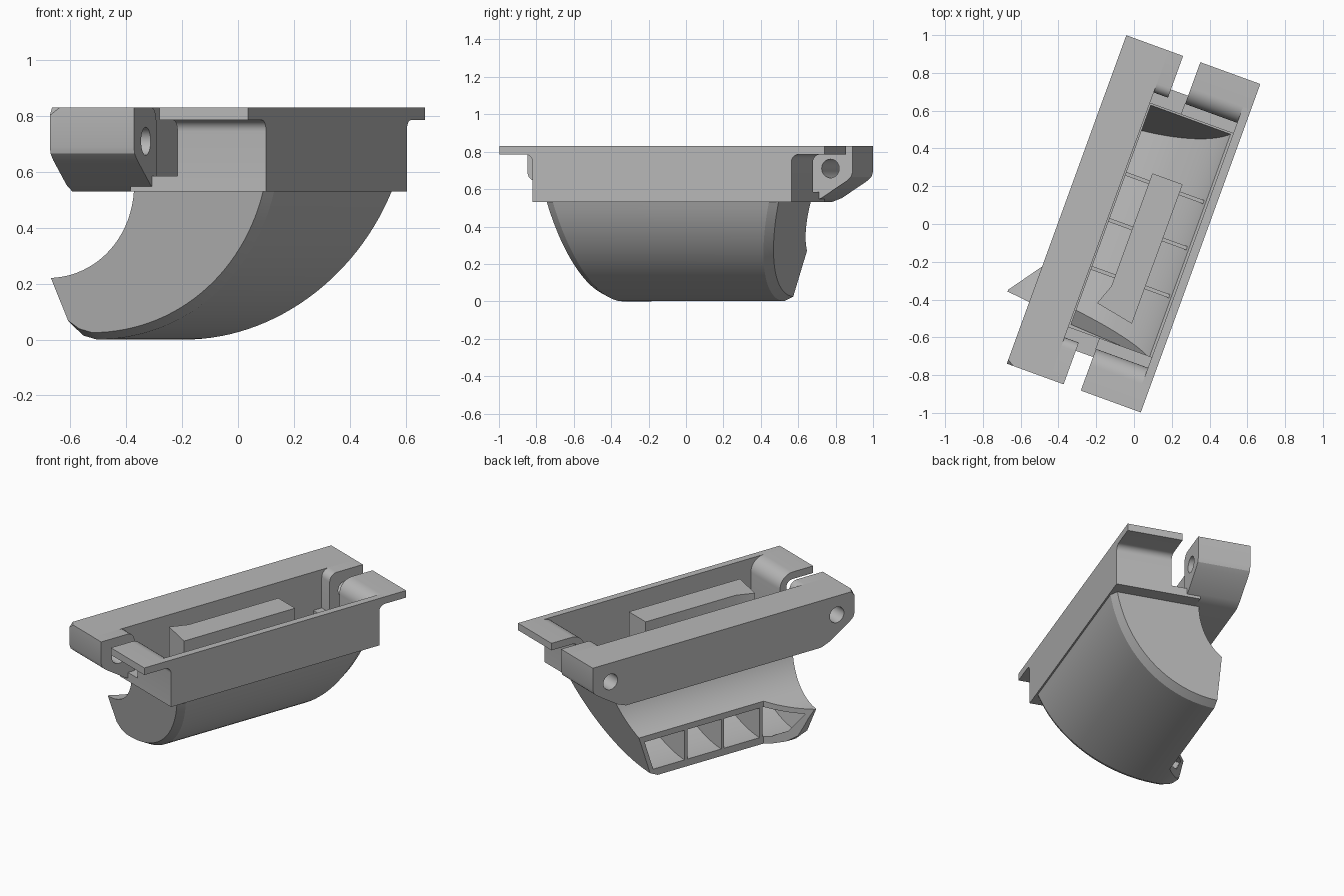
import bpy, bmesh
from math import sin, cos, radians, acos, asin, pi

cube = bpy.data.objects.get("Cube")
if cube:
    bpy.data.objects.remove(cube, do_unlink=True)

TURN = radians(-20)          # the whole part sits turned about z
HALF = 0.925                 # half length
WALL = 0.736                 # half length between the end walls
TOP, BASE = 0.83, 0.53       # top and bottom of the frame

grey = bpy.data.materials.new("plain grey")
grey.use_nodes = True
GREY = (0.48, 0.48, 0.48, 1)
grey.diffuse_color = GREY
grey.node_tree.nodes["Principled BSDF"].inputs["Base Color"].default_value = GREY


def loft(name, sections):
    """Solid through matching rings of points, capped at both ends."""
    bm = bmesh.new()
    rings = [[bm.verts.new(p) for p in ring] for ring in sections]
    n = len(rings[0])
    for a, b in zip(rings, rings[1:]):
        for i in range(n):
            j = (i + 1) % n
            bm.faces.new((a[i], a[j], b[j], b[i]))
    bm.faces.new(rings[0])
    bm.faces.new(rings[-1])
    bmesh.ops.recalc_face_normals(bm, faces=bm.faces)
    mesh = bpy.data.meshes.new(name)
    bm.to_mesh(mesh)
    bm.free()
    mesh.materials.append(grey)
    obj = bpy.data.objects.new(name, mesh)
    obj.rotation_euler.z = TURN
    bpy.context.collection.objects.link(obj)
    return obj


def across(name, pts, lo, hi):
    """Extrude a length/height profile across the width."""
    return loft(name, [[(x, y, z) for y, z in pts] for x in (lo, hi)])


def upright(name, pts, lo, hi):
    return loft(name, [[(x, y, z) for x, y in pts] for z in (lo, hi)])


def arc(cx, cz, r, a0, a1, n):
    return [(cx + r * cos(a0 + (a1 - a0) * i / n), cz + r * sin(a0 + (a1 - a0) * i / n))
            for i in range(n + 1)]


def mirrored(half):
    """Close a half profile with its mirror image."""
    return half + [(-y, z) for y, z in reversed(half)]


def cut(obj, cutters):
    for c in cutters:
        c.hide_render = True
        m = obj.modifiers.new("cut", 'BOOLEAN')
        m.operation, m.solver, m.object = 'DIFFERENCE', 'EXACT', c
    bpy.context.view_layer.update()
    dg = bpy.context.evaluated_depsgraph_get()
    mesh = bpy.data.meshes.new_from_object(obj.evaluated_get(dg))
    obj.modifiers.clear()
    obj.data = mesh


parts = []

# Hinge bar with rounded, sloped ends, one clipped corner, and an eye lug on each end
slope = [(HALF, TOP), (HALF, 0.69), (0.917, 0.665), (0.89, 0.642), (0.75, 0.553), (0.69, BASE)]
bar = across("hinge_bar", mirrored(slope), -0.38, -0.14)
holes = [across("hole_cutter", arc(s * 0.8, 0.71, 0.05, 0, 2 * pi * 31 / 32, 31), -0.5, 0.0)
         for s in (-1, 1)]
clip = loft("clip_cutter", [[(x, -HALF - 0.02, z), (x, -HALF - 0.02, 0.9), (x, y, 0.9)]
                            for x, z, y in ((-0.39, 0.77, -0.84), (-0.27, 0.86, -0.915))])
cut(bar, holes + [clip])
parts.append(bar)
for s, end in ((-1, "front"), (1, "back")):
    rim = slope + arc(0.74, 0.78, 0.05, pi, pi / 2, 6)
    lug = across(end + "_eye_lug", [(s * y, z) for y, z in rim], -0.141, -0.06)
    cut(lug, holes)
    parts.append(lug)

    # End wall that bends outward into a tab
    wall = [(HALF, TOP), (HALF, 0.785)] + arc(WALL + 0.04, 0.745, 0.04, pi / 2, pi, 6)
    wall += [(WALL, BASE), (0.63, BASE), (0.63, 0.56), (0.69, 0.56)]
    wall += arc(0.78, 0.74, 0.09, pi, pi / 2, 10)
    parts.append(across(end + "_end_wall", [(s * y, z) for y, z in wall], 0.037, 0.372))
    sill = [(0.63, BASE), (WALL, BASE), (WALL, 0.585), (0.63, 0.585)]
    parts.append(across(end + "_slot_sill", [(s * y, z) for y, z in sill], -0.141, 0.037))

# Long side wall with its top rim
side = [(WALL, BASE)] + arc(WALL + 0.04, 0.745, 0.04, pi, pi / 2, 6) + [(HALF, 0.785), (HALF, TOP)]
parts.append(across("side_wall", mirrored(side), 0.33, 0.375))

# Curved scoop: outer and inner arcs in the width/height plane
OX, OZ, OR = -0.36, 0.761, 0.761
IX, IZ, IR = -0.52, 0.58, 0.36


def scoop_profile(top, outer, inner):
    """Ring of the scoop with its two walls moved inward."""
    r, q = OR - outer, IR + inner
    ring = arc(OX, OZ, r, asin((top - OZ) / r), -pi / 2, 28)
    ring += [(-0.41 + inner, 0.014 + outer), (-0.45 + inner, 0.05 + outer * 0.7),
             (-0.507 + inner, IZ - (q**2 - (0.013 + inner)**2)**0.5)]
    ring += arc(IX, IZ, q, -acos(0.1), asin((top - IZ) / q), 18)
    return ring


def front_y(x, z):
    return -(0.555 + 0.056 * x + 0.178 * z)


def back_y(x, z):
    return 0.48 + 0.32 * z


def section(prof, end, shift):
    return [(x, end(x, z) + shift, z) for x, z in prof]


# Shell with chamfered ends, hollowed and opened at the mouth
body, rim = scoop_profile(BASE, 0, 0), scoop_profile(BASE, 0.025, 0)
scoop = loft("scoop", [section(rim, front_y, 0), section(body, front_y, 0.045),
                       section(body, back_y, -0.045), section(rim, back_y, 0)])
core = scoop_profile(0.56, 0.045, 0.032)
hollow = loft("hollow_cutter", [section(core, front_y, 0.028), section(core, back_y, -0.028)])
mouth = upright("mouth_cutter", [(-0.335, 0.9), (-0.335, -0.315), (-0.507, -0.555),
                                 (-0.9, -0.555), (-0.9, 0.9)], -0.2, 0.515)
cut(scoop, [hollow, mouth])
parts.append(scoop)

# Ribs that cross the scoop and reach the mouth
for i, y in enumerate((0.235, -0.025, -0.295)):
    prof = scoop_profile(0.50, 0.03, 0.02)
    rib = loft("scoop_rib_%d" % (i + 1), [[(x, y + d, z) for x, z in prof] for d in (-0.01, 0.01)])
    cut(rib, [mouth])
    parts.append(rib)

# Central block carried by the ribs, with one slanted end
parts.append(upright("centre_block", [(0.0, 0.285), (0.17, 0.285), (0.17, -0.50),
                                      (-0.04, -0.46), (0.0, -0.35)], 0.26, 0.81))

for helper in holes + [clip, hollow, mouth]:
    bpy.data.objects.remove(helper, do_unlink=True)

# Smooth the arcs and keep the corners crisp
bpy.ops.object.select_all(action='DESELECT')
for p in parts:
    p.select_set(True)
bpy.context.view_layer.objects.active = parts[0]
bpy.ops.object.shade_smooth_by_angle(angle=radians(25))
